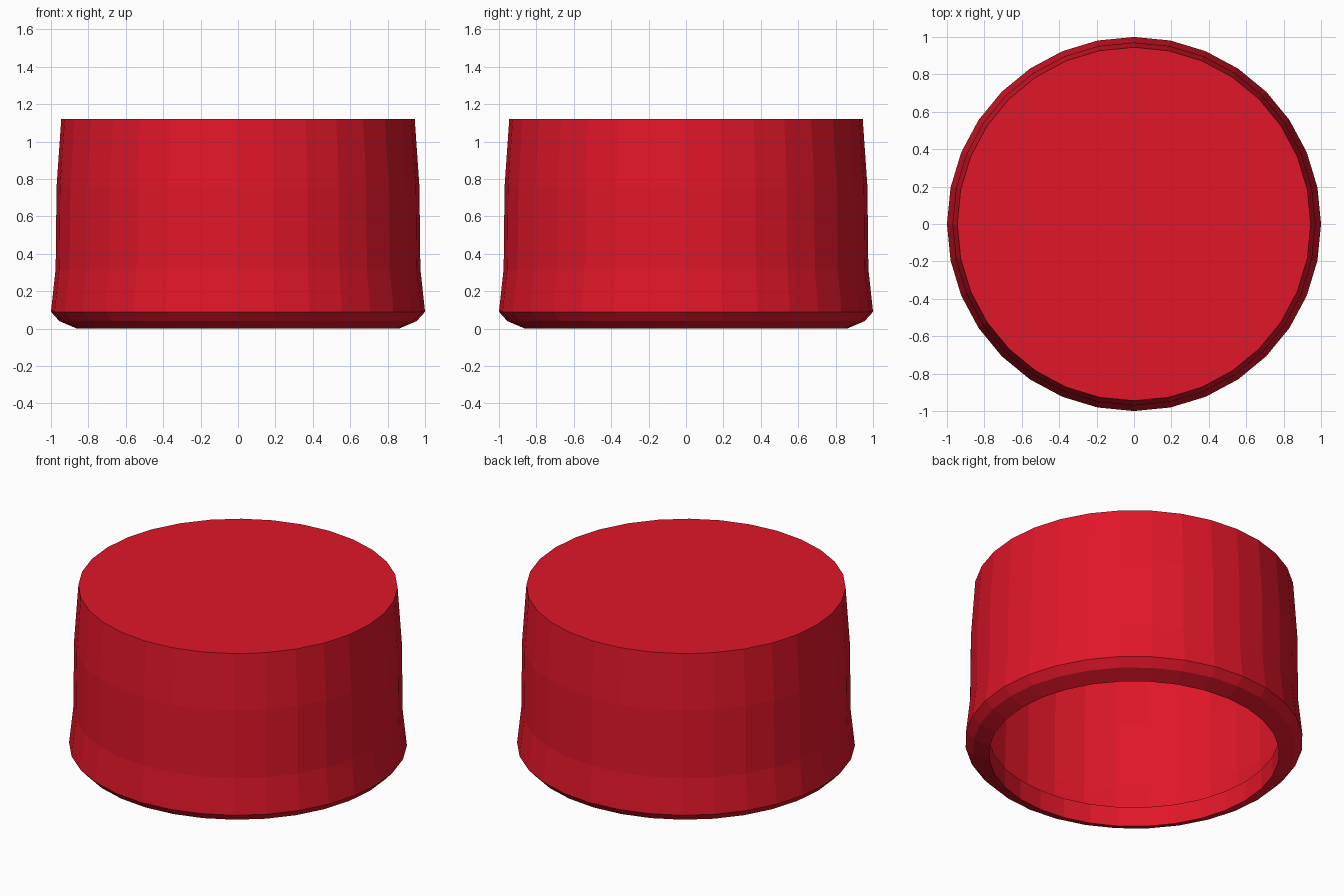
import bpy, bmesh
from math import cos, sin, tau

if "Cube" in bpy.data.objects:
    bpy.data.objects.remove(bpy.data.objects["Cube"])

SIDES = 32

# Cross-section (radius, height): free lip edge inside, rim, outer wall, top edge
profile = [
    (0.86, 0.13), (0.86, 0.0), (0.955, 0.04), (1.0, 0.09),
    (0.975, 0.32), (0.97, 0.76), (0.945, 1.12),
]

bm = bmesh.new()
rings = [[bm.verts.new((r * cos(tau * i / SIDES), r * sin(tau * i / SIDES), z))
          for i in range(SIDES)] for r, z in profile]

# Walls between neighbouring rings
for a, b in zip(rings, rings[1:]):
    for i in range(SIDES):
        j = (i + 1) % SIDES
        bm.faces.new((a[i], a[j], b[j], b[i]))

# Flat top
bm.faces.new(rings[-1])
bmesh.ops.recalc_face_normals(bm, faces=bm.faces[:])

mesh = bpy.data.meshes.new("cap")
bm.to_mesh(mesh)
bm.free()
cap = bpy.data.objects.new("cap", mesh)
bpy.context.collection.objects.link(cap)

# Red plastic
red = bpy.data.materials.new("red_plastic")
red.diffuse_color = (0.75, 0.008, 0.022, 1)
red.use_nodes = True
red.node_tree.nodes["Principled BSDF"].inputs["Base Color"].default_value = red.diffuse_color
mesh.materials.append(red)
